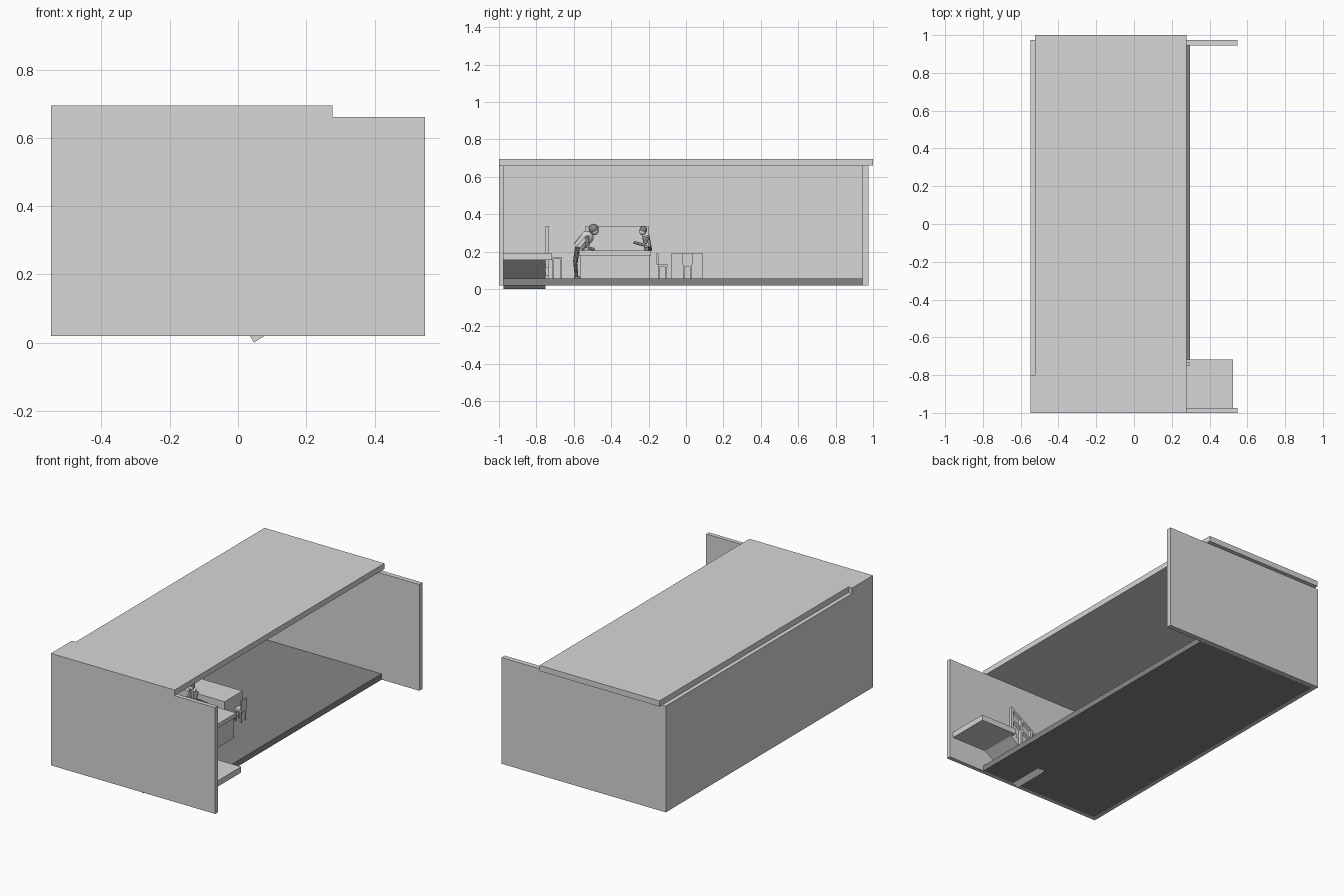
import bpy, math
from mathutils import Vector

cube = bpy.data.objects.get("Cube")
if cube:
    bpy.data.objects.remove(cube, do_unlink=True)


def material(name, v):
    m = bpy.data.materials.new(name)
    m.use_nodes = True
    m.diffuse_color = (v, v, v, 1)
    m.node_tree.nodes["Principled BSDF"].inputs["Base Color"].default_value = (v, v, v, 1)
    return m


LIGHT = material("light_grey", 0.68)
DARK = material("dark_grey", 0.24)


def prism(name, pts, y0, y1, mat=LIGHT):
    """Extrude an x-z outline along y."""
    n = len(pts)
    verts = [(x, y, z) for y in (y0, y1) for x, z in pts]
    faces = [list(range(n)), list(range(2 * n - 1, n - 1, -1))]
    faces += [[i, i + n, (i + 1) % n + n, (i + 1) % n] for i in range(n)]
    me = bpy.data.meshes.new(name)
    me.from_pydata(verts, [], faces)
    me.materials.append(mat)
    ob = bpy.data.objects.new(name, me)
    bpy.context.collection.objects.link(ob)


def box(name, x0, x1, y0, y1, z0, z1, mat=LIGHT):
    prism(name, [(x0, z0), (x1, z0), (x1, z1), (x0, z1)], y0, y1, mat)


def finish(name, mat):
    ob = bpy.context.object
    ob.name = name
    ob.data.materials.append(mat)
    bpy.ops.object.shade_smooth_by_angle()
    return ob


def ball(name, loc, r, stretch=1, mat=LIGHT):
    bpy.ops.mesh.primitive_uv_sphere_add(segments=16, ring_count=10, radius=r, location=loc)
    finish(name, mat).scale.z = stretch


def limb(name, a, b, r, mat=LIGHT):
    a, b = Vector(a), Vector(b)
    d = b - a
    bpy.ops.mesh.primitive_cylinder_add(vertices=10, radius=r, depth=d.length, location=(a + b) / 2)
    finish(name, mat).rotation_euler = d.to_track_quat('Z', 'Y').to_euler()


# Building shell, open on one long side
box("floor", -0.52, 0.297, -0.975, 0.945, 0.02, 0.055, DARK)
box("side_wall", -0.548, -0.523, -0.975, 0.975, 0.02, 0.661)
box("front_wall", -0.548, 0.548, -1, -0.975, 0.02, 0.661)
box("back_wall", -0.548, 0.548, 0.945, 0.975, 0.02, 0.661)
box("roof", -0.523, 0.277, -1, 1, 0.661, 0.695)
box("roof_corner", -0.548, -0.523, -1, -0.8, 0.661, 0.695)

# Stair landing and a stepped flight with a sloped underside
box("landing", 0.277, 0.523, -0.975, -0.717, 0.155, 0.19)
STEPS = 6
flight = [(0.285, 0.155), (0.047, 0), (0.035, 0.02)]
for i in range(STEPS):
    x = 0.04 + i * 0.04
    z = 0.075 + i * 0.022
    flight += [(x, z - 0.022), (x, z)]
flight += [(0.285, 0.185)]
prism("stair_flight", flight, -0.975, -0.752)

# Stair railing
for i in range(4):
    x = 0.28 - i * 0.07
    z = 0.19 - i * 0.045
    box("railing_post", x, x + 0.014, -0.752, -0.732, max(z - 0.03, 0.055), z + 0.14)
for h in (0.06, 0.125):
    prism("handrail", [(0.065, 0.05 + h), (0.294, 0.198 + h), (0.294, 0.212 + h), (0.065, 0.064 + h)],
          -0.752, -0.732)

# Counter with a low panel standing at its far side
box("counter_base", -0.3, 0.11, -0.565, -0.195, 0.055, 0.18)
box("counter_top", -0.31, 0.12, -0.572, -0.188, 0.18, 0.205)
box("back_panel", -0.33, -0.31, -0.54, -0.2, 0.055, 0.337)


def stool(x, y, h, w):
    box("stool_seat", x - w, x + w, y - w, y + w, h - 0.012, h)
    for sx in (-1, 1):
        for sy in (-1, 1):
            cx, cy = x + sx * w * 0.75, y + sy * w * 0.75
            box("stool_leg", cx - 0.004, cx + 0.004, cy - 0.004, cy + 0.004, 0.055, h - 0.012)


# Solid table with chairs at its side and end, and a stool by the stairs
box("table", -0.38, -0.033, -0.08, 0.09, 0.055, 0.19)
stool(-0.18, -0.125, 0.13, 0.026)
box("side_chair_back", -0.205, -0.155, -0.158, -0.148, 0.13, 0.19)
stool(0.01, 0.008, 0.13, 0.025)
box("end_chair_back", 0.03, 0.036, -0.018, 0.034, 0.13, 0.19)
stool(0, -0.69, 0.172, 0.026)

# Leaning figure beside the counter
PX = -0.1
for s in (-1, 1):
    x = PX + s * 0.016
    limb("lower_leg", (x, -0.585, 0.06), (x, -0.592, 0.14), 0.01, DARK)
    limb("upper_leg", (x, -0.592, 0.14), (x, -0.58, 0.225), 0.013, DARK)
    box("shoe", x - 0.011, x + 0.011, -0.598, -0.568, 0.055, 0.067, DARK)
    limb("upper_arm", (x + s * 0.018, -0.53, 0.285), (x + s * 0.018, -0.525, 0.22), 0.01)
    limb("lower_arm", (x + s * 0.018, -0.525, 0.22), (x + s * 0.01, -0.49, 0.212), 0.008)
limb("torso", (PX, -0.575, 0.225), (PX, -0.525, 0.285), 0.032)
ball("shoulders", (PX, -0.53, 0.275), 0.036)
ball("face", (PX, -0.488, 0.31), 0.022)
ball("hair", (PX, -0.494, 0.322), 0.027, 1, DARK)

# Small figure sitting on the far end of the counter
QX = -0.15
limb("small_torso", (QX, -0.2, 0.2), (QX, -0.215, 0.285), 0.02)
ball("small_face", (QX, -0.232, 0.305), 0.018)
ball("small_hair", (QX, -0.228, 0.317), 0.02, 1, DARK)
for s in (-1, 1):
    x = QX + s * 0.022
    limb("small_upper_arm", (x, -0.205, 0.275), (x, -0.225, 0.235), 0.009)
    limb("small_lower_arm", (x, -0.225, 0.235), (x, -0.28, 0.25), 0.008)
    limb("small_leg", (x, -0.195, 0.215), (x + 0.07, -0.21, 0.215), 0.011, DARK)
